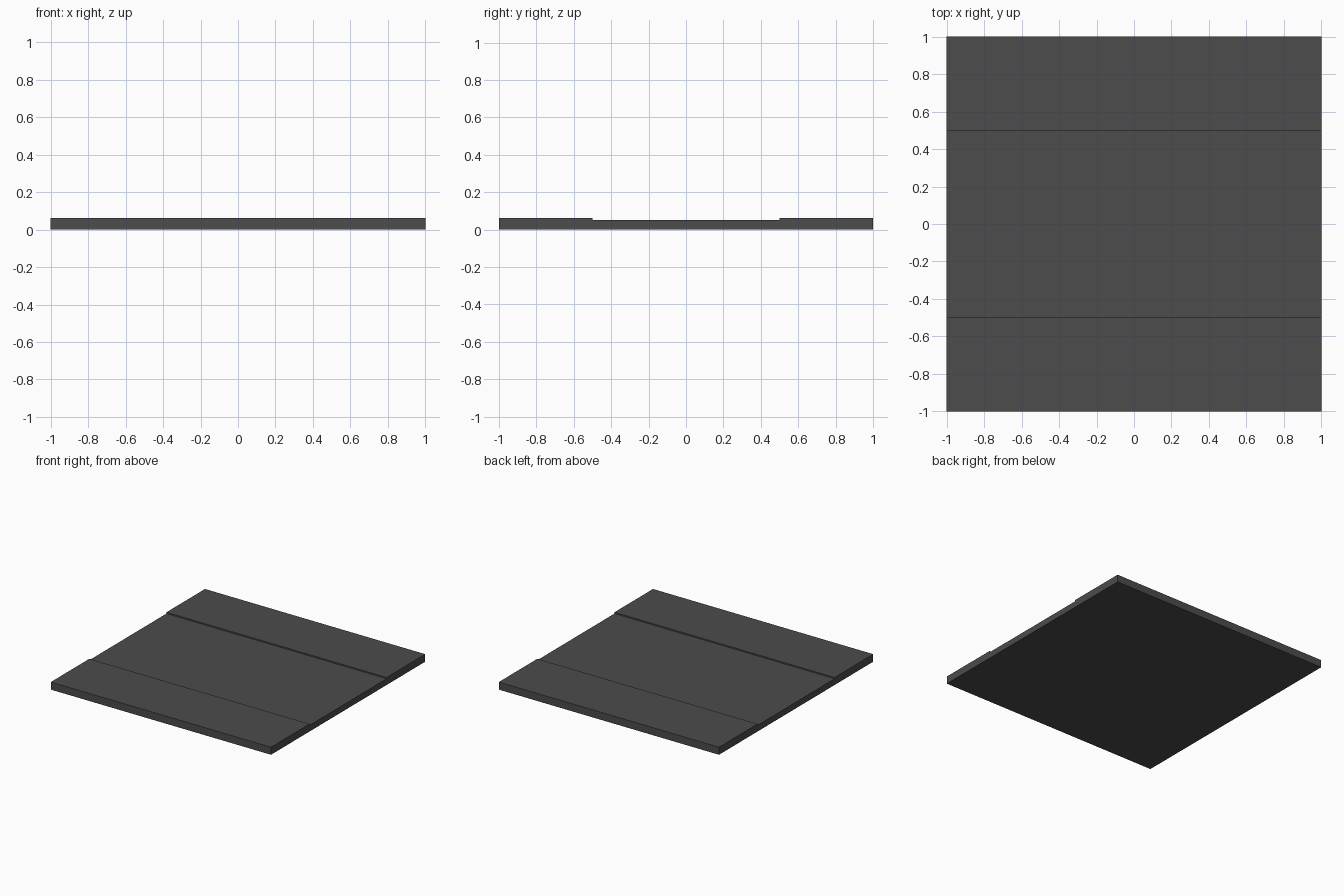
import bpy, bmesh

if "Cube" in bpy.data.objects:
    bpy.data.objects.remove(bpy.data.objects["Cube"])

# Single dark grey for the whole tile
mat = bpy.data.materials.new("dark_grey")
mat.diffuse_color = (0.072, 0.072, 0.072, 1.0)
mat.use_nodes = True
mat.node_tree.nodes["Principled BSDF"].inputs["Base Color"].default_value = mat.diffuse_color

# Road tile: stepped cross-section (y, z) with raised kerb strips on both sides
half = [(1.0, 0.0), (1.0, 0.062), (0.5, 0.062), (0.5, 0.051)]
profile = half + [(-y, z) for y, z in reversed(half)]

bm = bmesh.new()
face = bm.faces.new([bm.verts.new((-1.0, y, z)) for y, z in profile])

# Extrude the section along x
ext = bmesh.ops.extrude_face_region(bm, geom=[face], use_keep_orig=True)
moved = [g for g in ext["geom"] if isinstance(g, bmesh.types.BMVert)]
bmesh.ops.translate(bm, verts=moved, vec=(2.0, 0, 0))
bmesh.ops.recalc_face_normals(bm, faces=bm.faces)

mesh = bpy.data.meshes.new("road_slab")
bm.to_mesh(mesh)
bm.free()
mesh.materials.append(mat)
bpy.context.collection.objects.link(bpy.data.objects.new("road_slab", mesh))
